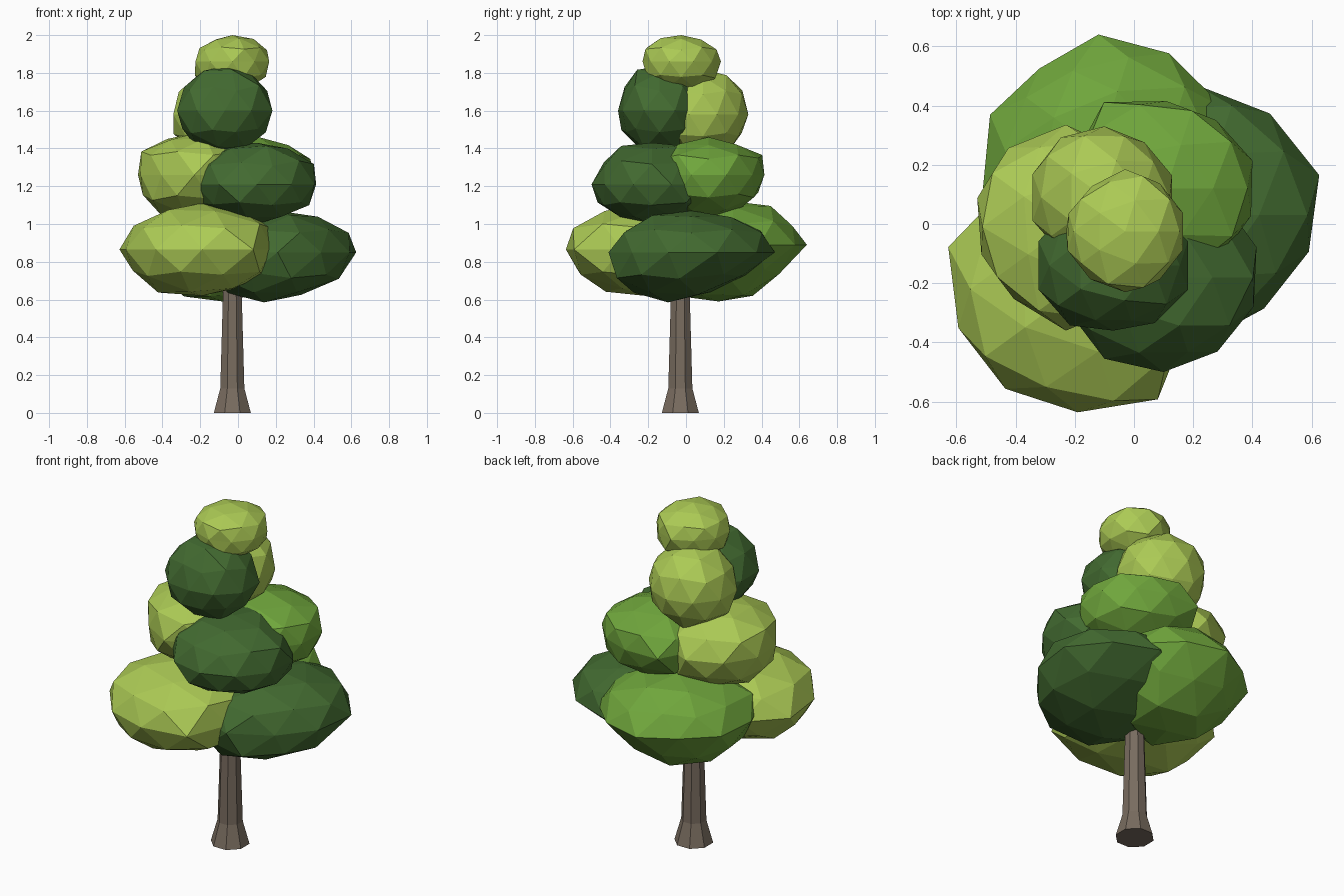
import bpy, bmesh, math, random

if "Cube" in bpy.data.objects:
    bpy.data.objects.remove(bpy.data.objects["Cube"])


def material(name, rgb):
    m = bpy.data.materials.new(name)
    m.diffuse_color = (*rgb, 1)
    m.use_nodes = True
    m.node_tree.nodes["Principled BSDF"].inputs["Base Color"].default_value = m.diffuse_color
    return m


BARK = material("bark", (0.19, 0.15, 0.115))
LIGHT = material("leaf_light", (0.41, 0.59, 0.09))
MID = material("leaf_mid", (0.16, 0.38, 0.045))
DARK = material("leaf_dark", (0.055, 0.145, 0.03))


def finish(name, bm, mat):
    mesh = bpy.data.meshes.new(name)
    bmesh.ops.recalc_face_normals(bm, faces=bm.faces)
    bm.to_mesh(mesh)
    bm.free()
    mesh.materials.append(mat)
    bpy.context.collection.objects.link(bpy.data.objects.new(name, mesh))


def leaf_clump(name, mat, centre, z_lo, z_mid, z_hi, reach, seed, bulk=(1, 1), sag=(0, 0)):
    """Irregular icosphere; reach = radius at ten directions (18, 54, ... degrees),
    bulk = fullness below and above the middle, sag = sideways shift of the underside."""
    rng = random.Random(seed)
    bm = bmesh.new()
    bmesh.ops.create_icosphere(bm, subdivisions=2, radius=1)
    for v in bm.verts:
        t = (math.degrees(math.atan2(v.co.y, v.co.x)) - 18) / 36 % 10
        i, f = int(t) % 10, t % 1
        r = reach[i] * (1 - f) + reach[(i + 1) % 10] * f
        if abs(v.co.z) > 0.1:
            v.co *= rng.uniform(0.94, 1.05)
            r *= bulk[v.co.z > 0]
        drop = max(0, -v.co.z)
        v.co.x = v.co.x * r + sag[0] * drop
        v.co.y = v.co.y * r + sag[1] * drop
    top = max(v.co.z for v in bm.verts)
    low = min(v.co.z for v in bm.verts)
    for v in bm.verts:
        h = v.co.z / top * (z_hi - z_mid) if v.co.z > 0 else v.co.z / low * (z_lo - z_mid)
        v.co = (centre[0] + v.co.x, centre[1] + v.co.y, z_mid + h)
    finish(name, bm, mat)


# Trunk: eight-sided with a flared foot, running up inside the leaves
bm = bmesh.new()
rings = []
for z, r in [(0, 0.106), (0.13, 0.069), (0.62, 0.054), (1.2, 0.04)]:
    rings.append([bm.verts.new((-0.03 + r * math.cos((k + 0.5) * math.pi / 4),
                                -0.03 + r * math.sin((k + 0.5) * math.pi / 4), z))
                  for k in range(8)])
for a, b in zip(rings, rings[1:]):
    for k in range(8):
        j = (k + 1) % 8
        bm.faces.new((a[k], a[j], b[j], b[k]))
bm.faces.new(rings[0][::-1])
bm.faces.new(rings[-1])
finish("trunk", bm, BARK)

# Three low leaf clumps
leaf_clump("low_leaves_front", LIGHT, (-0.19, -0.22), 0.62, 0.865, 1.11,
           [.40, .40, .40, .42, .46, .424, .416, .416, .46, .39], 1, (0.96, 1.0))
leaf_clump("low_leaves_right", DARK, (0.21, 0.03), 0.585, 0.85, 1.07,
           [.437, .424, .44, .42, .40, .40, .42, .44, .39, .40], 2, (0.97, 1.0), (-.07, -.12))
leaf_clump("low_leaves_back", MID, (-0.12, 0.25), 0.59, 0.89, 1.12,
           [.45, .404, .39, .34, .385, .41, .49, .40, .40, .42], 3, (0.93, 0.96), (.04, -.08))

# Three middle leaf clumps
leaf_clump("middle_leaves_left", LIGHT, (-0.23, -0.01), 1.02, 1.26, 1.48,
           [.31, .32, .345, .33, .315, .30, .30, .35, .32, .31], 4, (1.04, 1.04))
leaf_clump("middle_leaves_front", DARK, (0.10, -0.18), 1.00, 1.21, 1.43,
           [.33, .33, .33, .33, .34, .345, .34, .32, .31, .32], 5)
leaf_clump("middle_leaves_back", MID, (0.11, 0.12), 1.03, 1.26, 1.46,
           [.305, .285, .295, .36, .33, .31, .31, .31, .30, .30], 6, (1.0, 1.04))

# Two upper leaf clumps and the crown
leaf_clump("upper_leaves_front", DARK, (-0.07, -0.14), 1.38, 1.60, 1.835,
           [.265, .24, .23, .25, .265, .265, .25, .22, .24, .265], 7)
leaf_clump("upper_leaves_back", LIGHT, (-0.10, 0.09), 1.36, 1.58, 1.82,
           [.24, .23, .24, .25, .255, .255, .24, .22, .24, .24], 8, (1.04, 1.04))
leaf_clump("crown_leaves", LIGHT, (-0.03, -0.025), 1.70, 1.86, 2.00,
           [.205, .20, .21, .19, .20, .205, .20, .205, .20, .205], 9, (1.06, 1.06))
